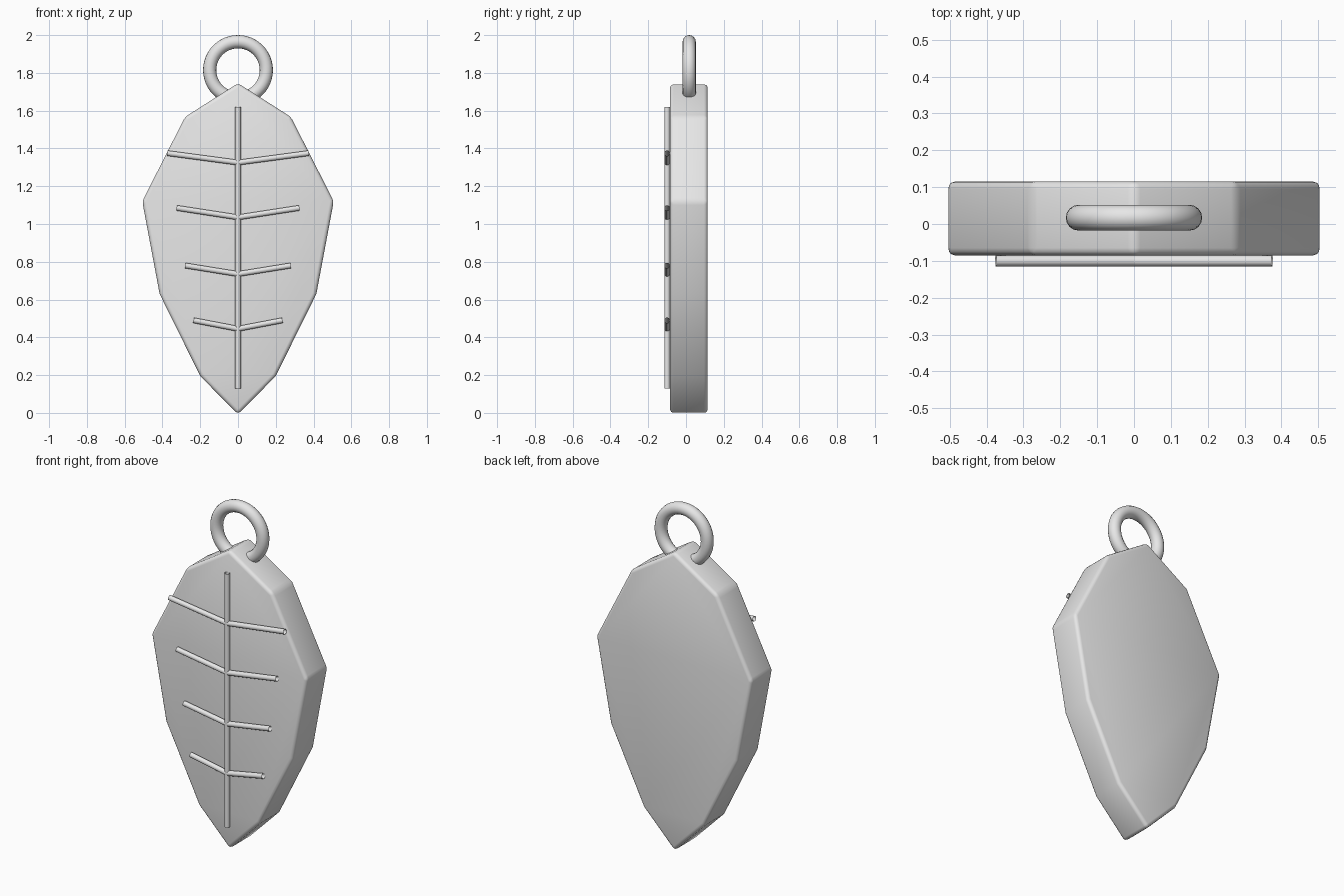
import bpy, bmesh, math

if "Cube" in bpy.data.objects:
    bpy.data.objects.remove(bpy.data.objects["Cube"])

metal = bpy.data.materials.new("light grey metal")
metal.diffuse_color = (0.8, 0.8, 0.8, 1)
metal.use_nodes = True
metal.node_tree.nodes["Principled BSDF"].inputs["Base Color"].default_value = metal.diffuse_color


def link_mesh(name, bm):
    for f in bm.faces:
        f.smooth = True
    mesh = bpy.data.meshes.new(name)
    bm.to_mesh(mesh)
    bm.free()
    mesh.materials.append(metal)
    ob = bpy.data.objects.new(name, mesh)
    bpy.context.collection.objects.link(ob)
    return ob


def rod(name, points, radius):
    """Thin round tube along a polyline."""
    cu = bpy.data.curves.new(name, 'CURVE')
    cu.dimensions = '3D'
    cu.bevel_depth = radius
    cu.bevel_resolution = 3
    sp = cu.splines.new('POLY')
    sp.points.add(len(points) - 1)
    for p, co in zip(sp.points, points):
        p.co = (*co, 1)
    sp.use_smooth = True
    cu.materials.append(metal)
    ob = bpy.data.objects.new(name, cu)
    bpy.context.collection.objects.link(ob)
    return ob


# Leaf body: mirrored outline extruded along y, with rounded edges
Y_FRONT, Y_BACK = -0.085, 0.115
half = [(0.2, 0.195), (0.415, 0.63), (0.507, 1.12), (0.28, 1.567)]
outline = [(0, -0.008)] + half + [(0, 1.745)] + [(-x, z) for x, z in reversed(half)]
bm = bmesh.new()
front = bm.faces.new([bm.verts.new((x, Y_FRONT, z)) for x, z in outline])
ext = bmesh.ops.extrude_face_region(bm, geom=[front], use_keep_orig=True)
for v in ext["geom"]:
    if isinstance(v, bmesh.types.BMVert):
        v.co.y = Y_BACK
bmesh.ops.recalc_face_normals(bm, faces=bm.faces)
leaf = link_mesh("leaf_body", bm)
bev = leaf.modifiers.new("rounded_edges", 'BEVEL')
bev.width = 0.02
bev.segments = 3
bev.limit_method = 'ANGLE'
bev.angle_limit = math.radians(30)

# Raised veins on the front
VEIN_Y, VEIN_R = -0.1, 0.015
rod("midrib", [(0, VEIN_Y, 0.13), (0, VEIN_Y, 1.62)], VEIN_R)
side_veins = [(0.235, 0.445, 0.49), (0.28, 0.735, 0.78),
              (0.325, 1.035, 1.085), (0.375, 1.325, 1.375)]
for i, (x, z0, z1) in enumerate(side_veins):
    for side, s in (("left", -1), ("right", 1)):
        rod(f"side_vein_{side}_{i + 1}", [(0, VEIN_Y, z0), (s * x, VEIN_Y, z1)], VEIN_R)

# Hanging ring
bpy.ops.mesh.primitive_torus_add(major_radius=0.15, minor_radius=0.035,
                                 major_segments=48, minor_segments=16,
                                 location=(0, 0.017, 1.815),
                                 rotation=(math.pi / 2, 0, 0))
ring = bpy.context.object
ring.name = "hanging_ring"
ring.data.materials.append(metal)
bpy.ops.object.shade_smooth()
